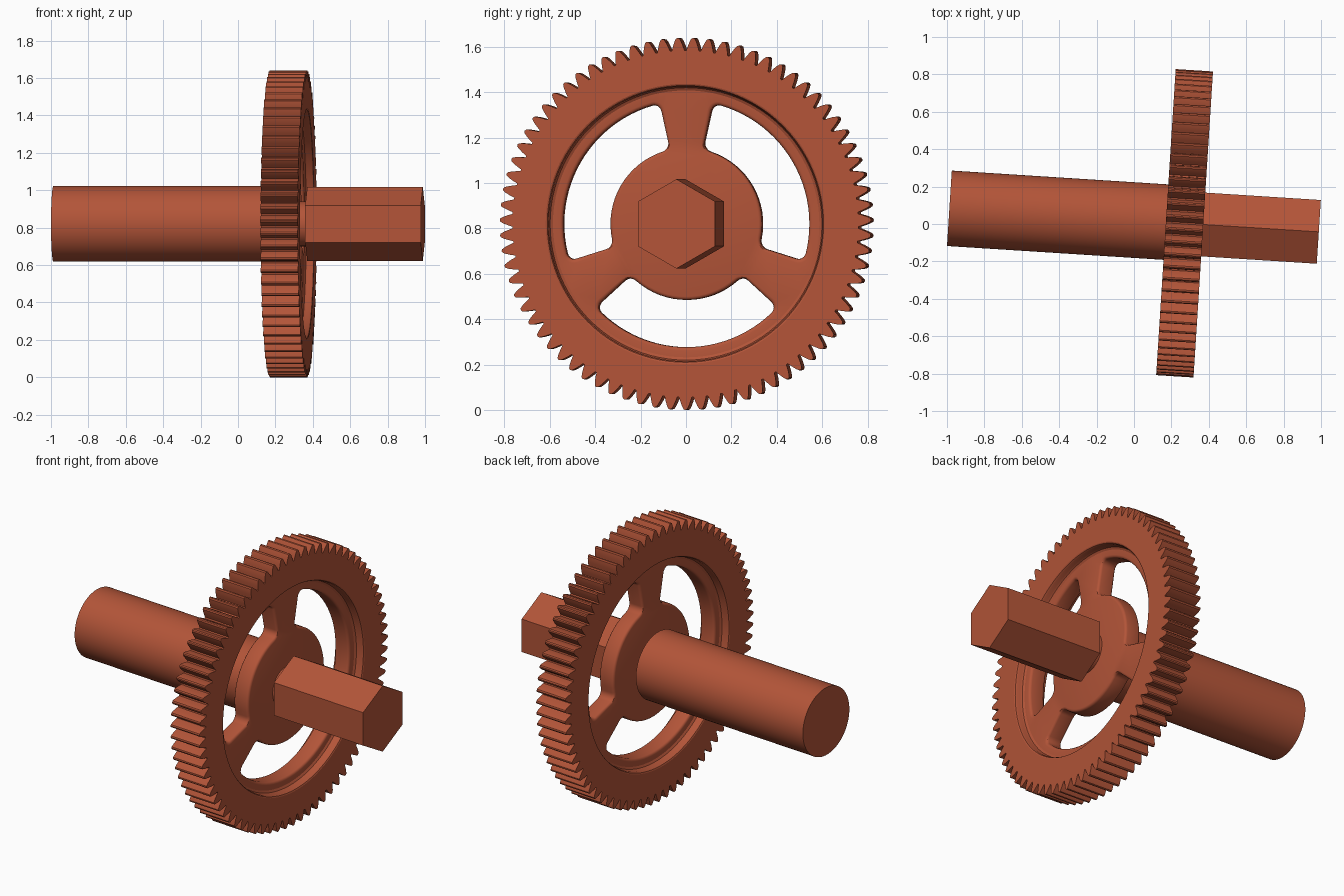
import bpy, bmesh
from math import sin, cos, pi, radians
from mathutils import Matrix

if "Cube" in bpy.data.objects:
    bpy.data.objects.remove(bpy.data.objects["Cube"])

# Everything is built along local z, then laid along the slightly yawed shaft axis
AXIS = (Matrix.Translation((0, 0.021, 0.82)) @ Matrix.Rotation(radians(-3.65), 4, 'Z')
        @ Matrix.Rotation(pi / 2, 4, 'Y'))
GEAR = 0.271          # gear centre along the axis
TEETH = 75

mat = bpy.data.materials.new("red_brown")
mat.diffuse_color = (0.45, 0.09, 0.04, 1)
mat.use_nodes = True
mat.node_tree.nodes["Principled BSDF"].inputs["Base Color"].default_value = mat.diffuse_color


def polar(r, a):
    return (r * cos(a), r * sin(a))


def ring(r, n):
    return [polar(r, 2 * pi * i / n) for i in range(n)]


def finish(name, bm):
    bmesh.ops.recalc_face_normals(bm, faces=bm.faces)
    me = bpy.data.meshes.new(name)
    bm.to_mesh(me)
    bm.free()
    ob = bpy.data.objects.new(name, me)
    bpy.context.collection.objects.link(ob)
    ob.matrix_world = AXIS
    me.materials.append(mat)
    bpy.ops.object.select_all(action='DESELECT')
    ob.select_set(True)
    bpy.context.view_layer.objects.active = ob
    bpy.ops.object.shade_smooth_by_angle(angle=radians(32))


def prism(name, levels):
    """levels: [(z, [loop, loop...])] - skins the loops and caps both ends, keeping holes."""
    bm = bmesh.new()
    rows = [[[bm.verts.new((x, y, z)) for x, y in lp] for lp in loops] for z, loops in levels]
    for low, high in zip(rows, rows[1:]):
        for a, b in zip(low, high):
            for i in range(len(a)):
                j = (i + 1) % len(a)
                bm.faces.new((a[i], a[j], b[j], b[i]))
    for row in (rows[0], rows[-1]):
        if len(row) == 1:
            bm.faces.new(row[0])
        else:
            edges = [bm.edges.get((lp[i - 1], lp[i])) for lp in row for i in range(len(lp))]
            bmesh.ops.triangle_fill(bm, use_beauty=True, edges=edges, normal=(0, 0, 1))
    finish(name, bm)


def lathe(name, profile, n=96):
    bm = bmesh.new()
    rows = [[bm.verts.new((*p, z)) for p in ring(r, n)] for r, z in profile]
    for k, a in enumerate(rows):
        b = rows[(k + 1) % len(rows)]
        for i in range(n):
            j = (i + 1) % n
            bm.faces.new((a[i], a[j], b[j], b[i]))
    finish(name, bm)


def opening(mid, grow):
    """Rounded sector between two spokes, enlarged by grow."""
    r0, r1, c = 0.335 - grow, 0.543 + grow, 0.035 + grow
    half = radians(47.5) + grow / 0.44
    pts = []
    # one half: outer corner, then inner corner
    for k in range(7):
        t = pi / 2 * k / 6
        pts.append((r1 - c + c * cos(t), half - (c - c * sin(t)) / r1))
    for k in range(7):
        t = pi / 2 * k / 6
        pts.append((r0 + c - c * sin(t), half - (c - c * cos(t)) / r0))
    a_out, a_in = pts[0][1], pts[-1][1]
    outer = [(r1, a_out * (i / 12 - 1)) for i in range(1, 24)]
    inner = [(r0, a_in * (1 - i / 8)) for i in range(1, 16)]
    mirror = [(r, -a) for r, a in reversed(pts)]
    return [polar(r, mid + a) for r, a in outer + pts + inner + mirror]


# Toothed rim
tooth = [(0.764, -0.44), (0.785, -0.33), (0.805, -0.21), (0.817, -0.11), (0.82, 0),
         (0.817, 0.11), (0.805, 0.21), (0.785, 0.33), (0.764, 0.44)]
pitch = 2 * pi / TEETH
outline = [polar(r, (i + f) * pitch) for i in range(TEETH) for r, f in tooth]
rim = [outline, ring(0.617, 96)]
prism("toothed_rim", [(GEAR - 0.1, rim), (GEAR + 0.1, rim)])

# Rounded lining inside the rim, flowing into the web
side = [(0.617, 0.1), (0.610, 0.097), (0.605, 0.088), (0.605, 0.068),
        (0.600, 0.057), (0.588, 0.05)]
lathe("rim_lining", [(r, GEAR + z) for r, z in side] +
      [(r, GEAR - z) for r, z in reversed(side)])

# Recessed web: hub, three spokes and ledge, with rounded opening edges
E = 0.015
steps = [(-0.05 + E * (1 - cos(t)), E * (1 - sin(t))) for t in (0, pi / 6, pi / 3, pi / 2)]
steps += [(-z, g) for z, g in reversed(steps)]
prism("spoked_web", [(GEAR + z, [ring(0.60, 96)] + [opening(2 * pi * k / 3, g) for k in range(3)])
                     for z, g in steps])

# Round shaft, hexagonal drive end and the core joining them to the web
for name, r, n, s0, s1 in (("round_shaft", 0.202, 64, -0.989, GEAR - 0.1),
                           ("hex_shaft", 0.197, 6, GEAR + 0.1, 0.99),
                           ("shaft_core", 0.12, 32, GEAR - 0.11, GEAR + 0.11)):
    prism(name, [(s0, [ring(r, n)]), (s1, [ring(r, n)])])
